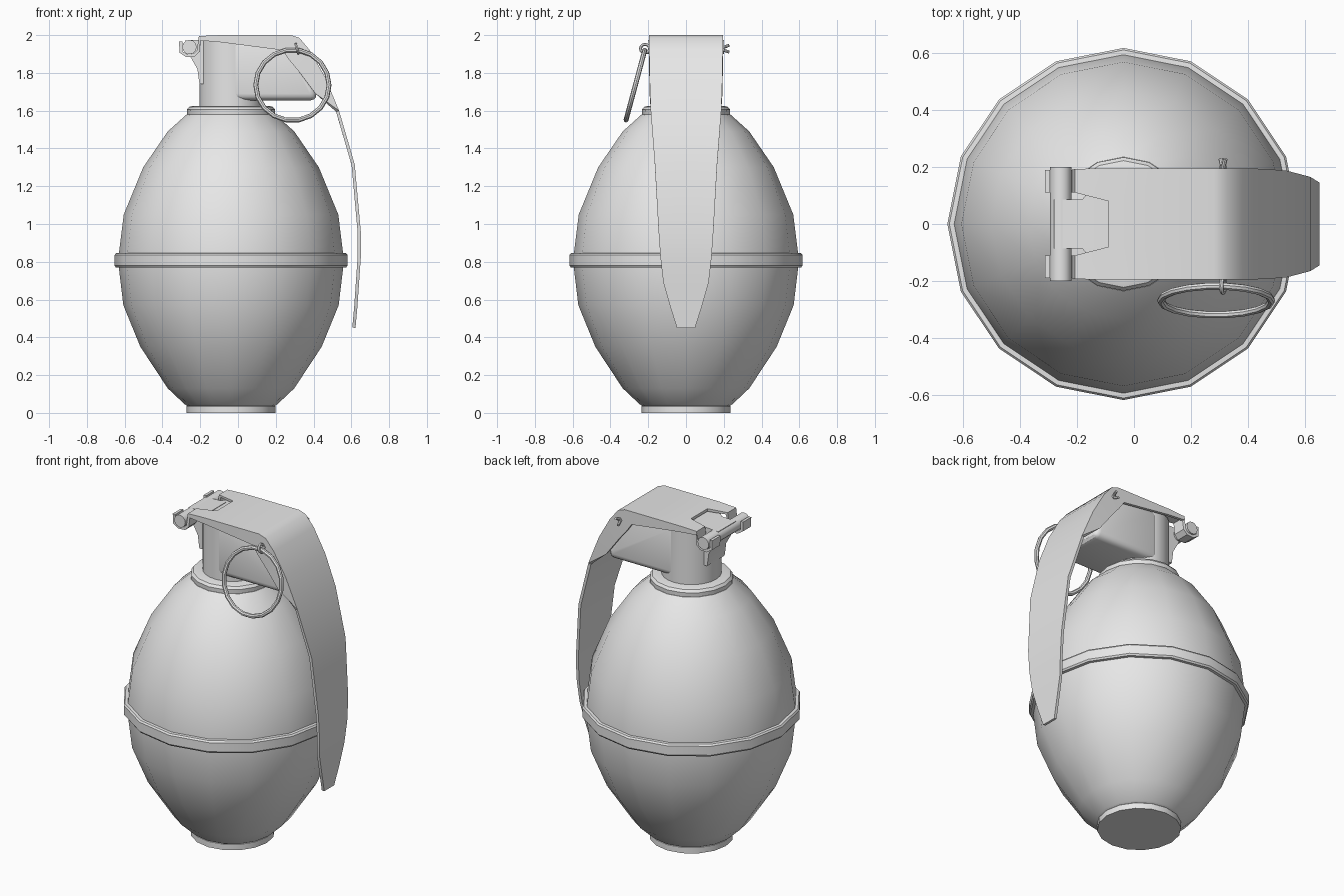
import bpy, bmesh, math
from mathutils import Vector

if "Cube" in bpy.data.objects:
    bpy.data.objects.remove(bpy.data.objects["Cube"])

AX = -0.037  # x of the body axis

grey = bpy.data.materials.new("plain grey")
grey.diffuse_color = (0.8, 0.8, 0.8, 1)
grey.use_nodes = True
grey.node_tree.nodes["Principled BSDF"].inputs["Base Color"].default_value = grey.diffuse_color


def finish(name, bm):
    me = bpy.data.meshes.new(name)
    bm.to_mesh(me)
    bm.free()
    ob = bpy.data.objects.new(name, me)
    bpy.context.collection.objects.link(ob)
    return ob


def lathe(name, prof, n=16):
    """Closed solid of revolution from (radius, z) points, bottom to top."""
    bm = bmesh.new()
    rings = [[bm.verts.new((AX + r * math.cos(2 * math.pi * i / n),
                            r * math.sin(2 * math.pi * i / n), z)) for i in range(n)]
             for r, z in prof]
    for a, b in zip(rings, rings[1:]):
        for i in range(n):
            j = (i + 1) % n
            bm.faces.new((a[i], a[j], b[j], b[i]))
    bm.faces.new(rings[0][::-1])
    bm.faces.new(rings[-1])
    return finish(name, bm)


def slab(name, pts, hw):
    """Extrude an (x, z) outline across y."""
    bm = bmesh.new()
    f = bm.faces.new([bm.verts.new((x, -hw, z)) for x, z in pts])
    r = bmesh.ops.extrude_face_region(bm, geom=[f])
    vs = [v for v in r["geom"] if isinstance(v, bmesh.types.BMVert)]
    bmesh.ops.translate(bm, verts=vs, vec=(0, 2 * hw, 0))
    bmesh.ops.recalc_face_normals(bm, faces=bm.faces)
    return finish(name, bm)


def rod(name, p, q, r, n=12):
    p, q = Vector(p), Vector(q)
    bpy.ops.mesh.primitive_cylinder_add(vertices=n, radius=r, depth=(q - p).length,
                                        location=(p + q) / 2)
    ob = bpy.context.object
    ob.rotation_euler = (q - p).to_track_quat('Z', 'Y').to_euler()
    ob.name = name


def ring(name, loc, rot, major, minor, n, m):
    bpy.ops.mesh.primitive_torus_add(location=loc, rotation=rot, major_radius=major,
                                     minor_radius=minor, major_segments=n, minor_segments=m)
    bpy.context.object.name = name


# egg-shaped body, base, waist band and collar
lathe("body", [(.22, .03), (.245, .045), (.335, .13), (.48, .35), (.57, .57), (.594, .77),
               (.594, .84), (.568, 1.05), (.465, 1.3), (.335, 1.49), (.235, 1.58)])
lathe("base", [(.235, 0), (.235, .035), (.225, .045)])
lathe("waist_band", [(.58, .768), (.61, .77), (.617, .78), (.617, .835), (.61, .845), (.58, .848)])
lathe("collar", [(.232, 1.57), (.234, 1.605), (.222, 1.62), (.20, 1.626)])

# fuze head: neck, side arm with chamfered underside, hinge lug
lathe("neck", [(.168, 1.6), (.168, 1.975)], 24)
arm = slab("fuze_arm", [(-.037, 1.655), (.42, 1.655), (.41, 1.72), (.28, 1.965), (-.037, 1.975)], .168)
bev = arm.modifiers.new("bevel", 'BEVEL')
bev.width, bev.segments = .035, 3
slab("hinge_lug", [(-.14, 1.978), (-.14, 1.74), (-.204, 1.74), (-.215, 1.82),
                   (-.26, 1.9), (-.28, 1.972)], .085)
rod("hinge_pin", (-.257, -.2, 1.937), (-.257, .2, 1.937), .038)

# safety lever: rows of (x, z, half width, inner half width, flange point)
rows = [(-.295, 1.965, .19, .11, None), (-.295, 1.915, .19, .11, None),
        (-.27, 1.9, .19, .11, None), (-.235, 1.902, .19, .11, None),
        (-.218, 1.92, .19, .11, None), (-.207, 1.995, .193, .11, (-.207, 1.972)),
        (-.09, 2.0, .195, .08, (-.09, 1.962)), (.28, 2.0, .195, .08, (.235, 1.92)),
        (.325, 1.985, .195, .08, (.27, 1.87)), (.38, 1.92, .195, .08, (.32, 1.81)),
        (.46, 1.78, .193, .08, (.41, 1.69)), (.535, 1.6, .187, .07, None),
        (.618, 1.315, .165, .06, None), (.65, .96, .145, .05, None),
        (.65, .82, .135, .05, None), (.641, .69, .12, .04, None),
        (.632, .56, .083, .03, None), (.622, .45, .048, .02, None)]
bm = bmesh.new()
grid = [[bm.verts.new((x, y, z)) for y in (-w, -i, i, w)] for x, z, w, i, f in rows]
for j, (a, b) in enumerate(zip(grid, grid[1:])):
    for k in range(3):
        if k != 1 or j > 5:  # notch between the two hinge hooks
            bm.faces.new((a[k], b[k], b[k + 1], a[k + 1]))
for col, s in ((0, -1), (3, 1)):  # side flanges
    low = {j: bm.verts.new((r[4][0], s * r[2], r[4][1])) for j, r in enumerate(rows) if r[4]}
    for j in low:
        f = [low[j]] + ([low[j + 1]] if j + 1 in low else []) + [grid[j + 1][col], grid[j][col]]
        bm.faces.new(f if s < 0 else f[::-1])
lever = finish("safety_lever", bm)
sol = lever.modifiers.new("thickness", 'SOLIDIFY')
sol.thickness, sol.offset = .017, -1

# split pin with eye and bent ends, and pull ring
rod("split_pin", (.312, -.2, 1.928), (.312, .205, 1.928), .012, 8)
for dz in (-1, 1):
    rod("split_pin_end", (.312, .195, 1.928 + dz * .006), (.312 + dz * .008, .228, 1.928 + dz * .018), .008, 8)
ring("split_pin_eye", (.312, -.217, 1.928), (0, math.radians(75), 0), .024, .008, 12, 6)
ring("pull_ring", (.288, -.268, 1.735), (math.radians(75), 0, 0), .194, .013, 18, 8)

# apply modifiers, colour and shade everything
bpy.ops.object.select_all(action='SELECT')
bpy.context.view_layer.objects.active = lever
bpy.ops.object.convert(target='MESH')
for ob in bpy.context.selected_objects:
    ob.data.materials.clear()
    ob.data.materials.append(grey)
bpy.ops.object.shade_smooth_by_angle(angle=math.radians(32))
